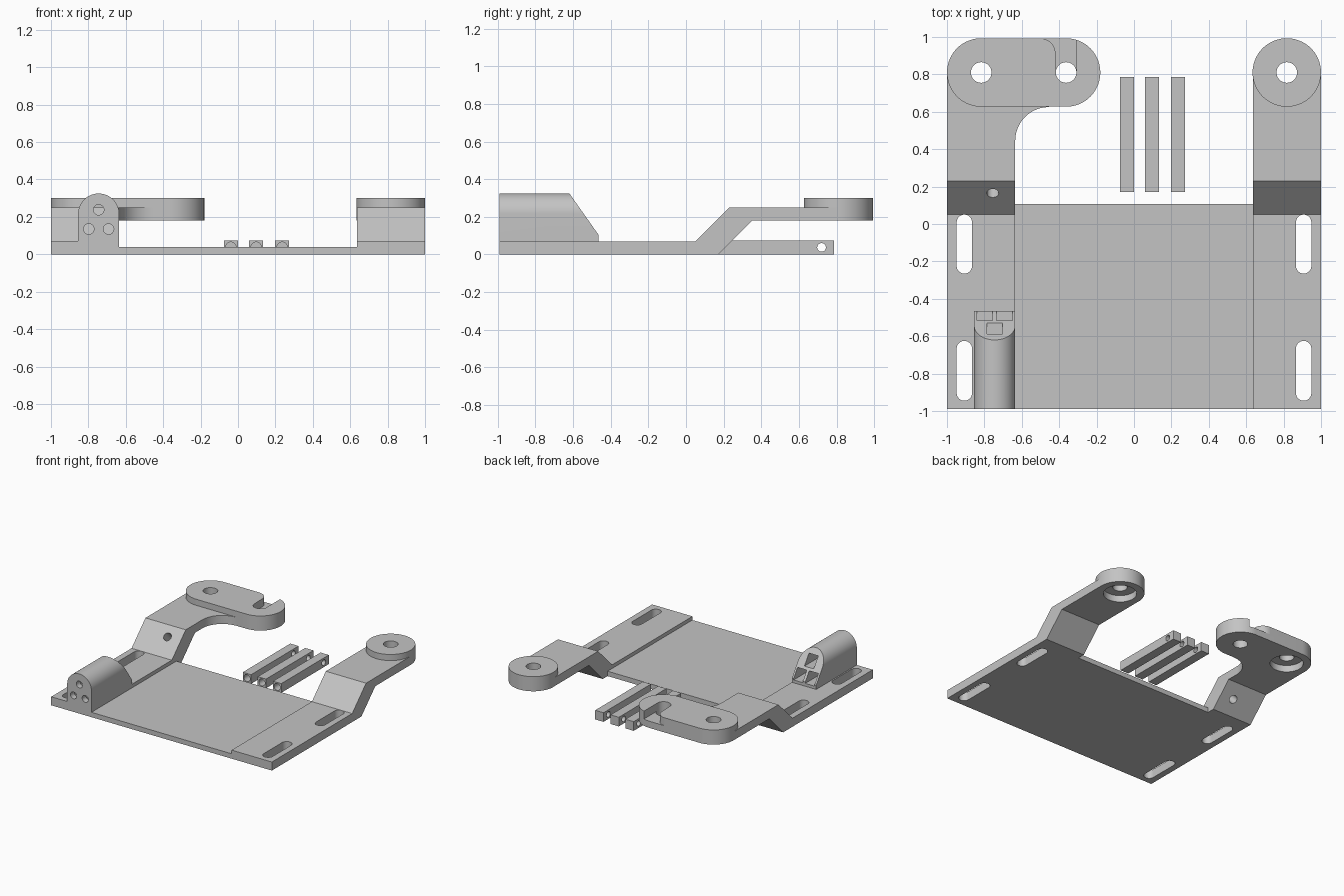
import bpy, bmesh
from math import radians, cos, sin, pi
from mathutils import Matrix

if "Cube" in bpy.data.objects:
    bpy.data.objects.remove(bpy.data.objects["Cube"], do_unlink=True)

grey = bpy.data.materials.new("plain grey")
grey.use_nodes = True
COLOUR = (0.55, 0.55, 0.55, 1)
grey.diffuse_color = COLOUR
grey.node_tree.nodes["Principled BSDF"].inputs["Base Color"].default_value = COLOUR

FRONT = -0.99      # front edge of the base
INNER = 0.635      # inner edge of the side rails
PIVOT = (0.817, 0.81)
ROUND = 0.183      # radius of the rounded arm ends
HOLE = 0.055


def arc(cx, cy, r, start, end, n=24):
    return [(cx + r * cos(radians(start + (end - start) * i / n)),
             cy + r * sin(radians(start + (end - start) * i / n))) for i in range(n + 1)]


def circle(cx, cy, r, n=48):
    return arc(cx, cy, r, 0, 360, n)[:-1]


def rect(x0, x1, y0, y1):
    return [(x0, y0), (x1, y0), (x1, y1), (x0, y1)]


def prism(name, outline, axis, low, high):
    """Extrude a flat outline along one axis."""
    place = {"x": lambda u, v, w: (w, u, v),
             "y": lambda u, v, w: (u, w, v),
             "z": lambda u, v, w: (u, v, w)}[axis]
    bm = bmesh.new()
    a = [bm.verts.new(place(u, v, low)) for u, v in outline]
    b = [bm.verts.new(place(u, v, high)) for u, v in outline]
    bm.faces.new(a)
    bm.faces.new(b[::-1])
    for i in range(len(a)):
        j = (i + 1) % len(a)
        bm.faces.new((a[i], b[i], b[j], a[j]))
    bmesh.ops.recalc_face_normals(bm, faces=bm.faces)
    mesh = bpy.data.meshes.new(name)
    bm.to_mesh(mesh)
    bm.free()
    mesh.materials.append(grey)
    ob = bpy.data.objects.new(name, mesh)
    bpy.context.collection.objects.link(ob)
    return ob


def activate(ob):
    bpy.ops.object.select_all(action="DESELECT")
    ob.select_set(True)
    bpy.context.view_layer.objects.active = ob


def combine(ob, others, operation="DIFFERENCE"):
    """Apply each helper to the part, then remove the helper."""
    activate(ob)
    for other in others:
        other.hide_render = True
        mod = ob.modifiers.new("combine", "BOOLEAN")
        mod.operation, mod.solver, mod.object = operation, "EXACT", other
        bpy.ops.object.modifier_apply(modifier=mod.name)
        bpy.data.objects.remove(other, do_unlink=True)


def finish(ob):
    activate(ob)
    bpy.ops.object.shade_smooth_by_angle(angle=radians(30))


# Thin middle plate
prism("middle_plate", rect(-INNER, INNER, FRONT, 0.108), "z", 0, 0.04)

# Side rails, each rising into a raised arm with a rounded end
rail_profile = [(FRONT, 0), (0.17, 0), (0.35, 0.18), (PIVOT[1], 0.18),
                (PIVOT[1], 0.25), (0.23, 0.25), (0.05, 0.07), (FRONT, 0.07)]
for side, s in (("left", 1), ("right", -1)):
    px, py = s * PIVOT[0], PIVOT[1]
    x0, x1 = sorted((s * INNER, s * 1.0))
    rail = prism(side + "_rail_arm", rail_profile, "x", x0, x1)
    cutters = []
    if s > 0:
        combine(rail, [prism("round_end", circle(px, py, ROUND, 72), "z", 0.18, 0.30)], "UNION")
    else:
        # Long rounded head reaching inward, with a filleted web under it
        hx = -0.363
        head = prism("head", arc(hx, py, ROUND, -90, 90, 36) + arc(px, py, ROUND, 90, 270, 36),
                     "z", 0.18, 0.30)
        web = prism("web", arc(-0.455, 0.445, 0.18, 180, 90) + [(-0.455, 0.70), (-0.72, 0.70), (-0.72, 0.445)],
                    "z", 0.18, 0.25)
        combine(rail, [web, head], "UNION")
        # Second hole with a shallow open notch to the back edge
        notch = [(hx + HOLE, py), (hx + HOLE, 1.1), (-0.50, 1.1)]
        notch += arc(-0.50, 0.912, 0.08, 90, 0, 12) + [(hx - HOLE, py)]
        cutters += [prism("hole", circle(hx, py, HOLE), "z", 0.1, 0.4),
                    prism("notch", notch, "z", 0.235, 0.4)]
        # Hole square to the ramp
        ramp_hole = prism("ramp_hole", circle(0, 0, 0.032), "z", -0.2, 0.1)
        ramp_hole.matrix_world = Matrix.Translation((-0.755, 0.165, 0.185)) @ Matrix.Rotation(pi / 4, 4, "X")
        cutters.append(ramp_hole)
    # Pivot hole, counterbored underneath
    cutters += [prism("hole", circle(px, py, HOLE), "z", 0.1, 0.4),
                prism("counterbore", circle(px, py, 0.125), "z", 0.1, 0.235)]
    # Mounting slots
    r = 0.041
    for y0, y1 in ((-0.945, -0.625), (-0.265, 0.05)):
        slot = arc(s * 0.907, y1 - r, r, 0, 180) + arc(s * 0.907, y0 + r, r, 180, 360)
        cutters.append(prism("slot", slot, "z", -0.1, 0.15))
    combine(rail, cutters)
    finish(rail)

# Arched housing with a sloped back and three square channels
cx = -0.745
housing = prism("arched_housing", [(cx - 0.11, 0.07), (cx + 0.11, 0.07)] + arc(cx, 0.215, 0.11, 0, 180, 40),
                "y", FRONT, -0.465)
slope = prism("slope", [(-0.62, 0.325), (-0.465, 0.105), (-0.31, -0.115), (-0.3, 0.545), (-0.775, 0.545)],
              "x", -1.1, -0.4)
cutters = [slope]
for x, z in ((cx, 0.238), (cx - 0.053, 0.135), (cx + 0.053, 0.135)):
    cutters.append(prism("channel", rect(x - 0.042, x + 0.042, z - 0.042, z + 0.042), "y", -0.94, -0.4))
    cutters.append(prism("pin_hole", circle(x, z, 0.028, 32), "y", -1.1, -0.9))
combine(housing, cutters)
finish(housing)

# Three loose square bars, bored at the front and cross drilled at the back
for i, x in enumerate((-0.038, 0.097, 0.236)):
    bar = prism("square_bar_%d" % (i + 1), rect(x - 0.0375, x + 0.0375, 0.17, 0.785), "z", 0, 0.075)
    combine(bar, [prism("bore", circle(x, 0.0375, 0.028, 32), "y", 0.1, 0.3),
                  prism("cross_hole", circle(0.72, 0.0375, 0.023, 32), "x", x - 0.1, x + 0.1)])
    finish(bar)
